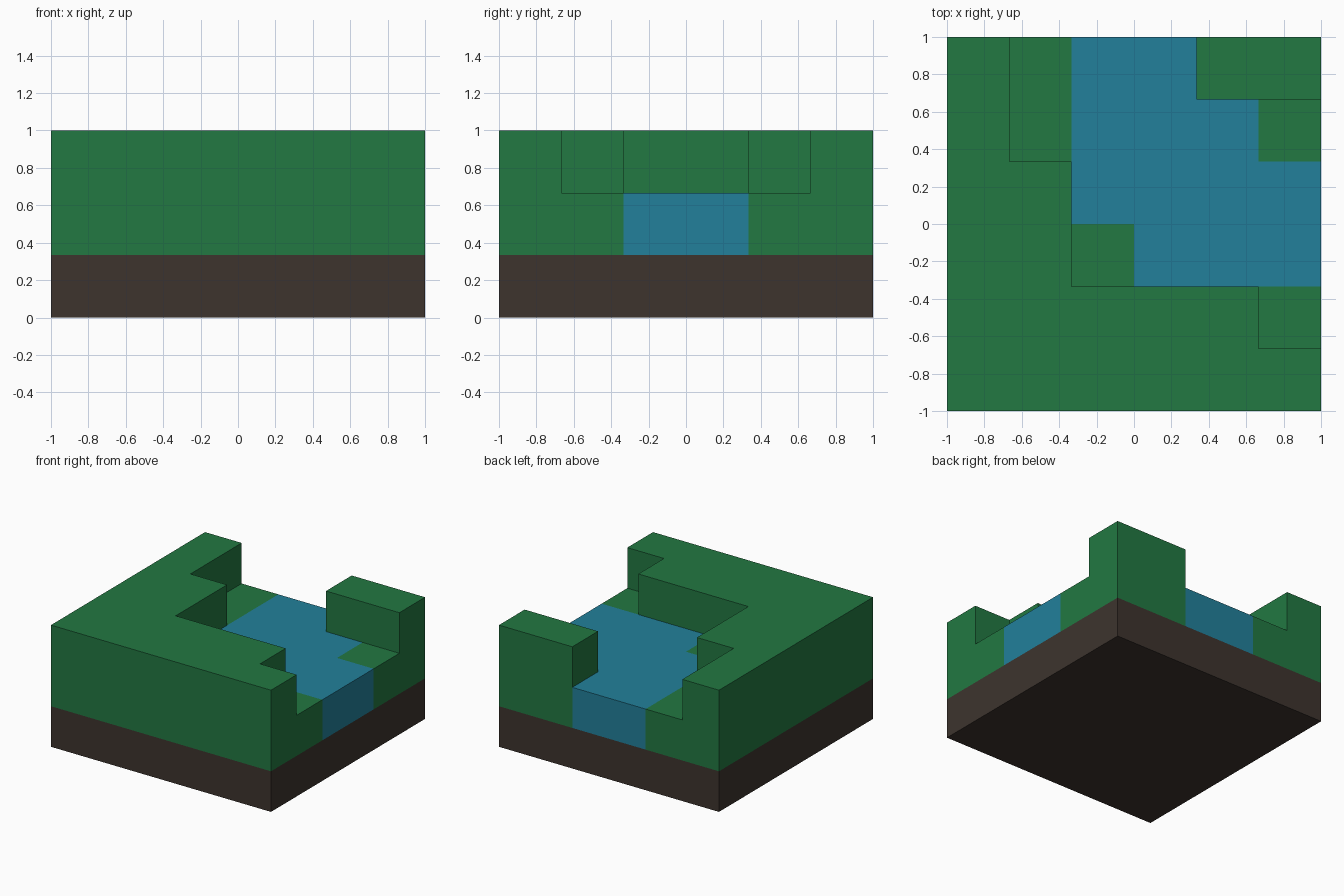
import bpy, bmesh, math
from mathutils import Vector

cube = bpy.data.objects.get("Cube")
if cube:
    bpy.data.objects.remove(cube, do_unlink=True)

CELL = 1 / 3
# Ground plan, back row first: H = high bank, g = low grass, w = water
PLAN = ["HgwwHH",
        "Hgwwwg",
        "HHwwww",
        "HHgwww",
        "HHHHHg",
        "HHHHHH"]
SIZE = len(PLAN)


def make_material(name, colour):
    mat = bpy.data.materials.new(name)
    mat.use_nodes = True
    mat.diffuse_color = (*colour, 1)
    bsdf = mat.node_tree.nodes["Principled BSDF"]
    bsdf.inputs["Base Color"].default_value = (*colour, 1)
    bsdf.inputs["Roughness"].default_value = 1
    return mat


# Fill a block grid: soil below, grass or water in the middle, banks on top
blocks = {}
for row, line in enumerate(PLAN):
    for i, kind in enumerate(line):
        j = SIZE - 1 - row
        blocks[i, j, 0] = "soil"
        blocks[i, j, 1] = "water" if kind == "w" else "grass"
        if kind == "H":
            blocks[i, j, 2] = "grass"


def build_part(name, kind, mat):
    """Skin every exposed block side of one kind, then merge flat areas."""
    bm = bmesh.new()
    origin = Vector((SIZE / 2, SIZE / 2, 0))
    for pos, block in blocks.items():
        if block != kind:
            continue
        centre = Vector(pos) + Vector((0.5, 0.5, 0.5)) - origin
        for axis in range(3):
            for sign in (-1, 1):
                normal = Vector((0, 0, 0))
                normal[axis] = sign
                if tuple(int(p + n) for p, n in zip(pos, normal)) in blocks:
                    continue
                u = Vector((0, 0, 0))
                u[(axis + 1) % 3] = 0.5
                v = normal.cross(u)
                mid = centre + normal / 2
                corners = (mid - u - v, mid + u - v, mid + u + v, mid - u + v)
                bm.faces.new([bm.verts.new(c * CELL) for c in corners])
    bmesh.ops.remove_doubles(bm, verts=bm.verts, dist=0.001)
    bmesh.ops.dissolve_limit(bm, angle_limit=math.radians(1),
                             verts=bm.verts, edges=bm.edges)
    mesh = bpy.data.meshes.new(name)
    bm.to_mesh(mesh)
    bm.free()
    mesh.materials.append(mat)
    obj = bpy.data.objects.new(name, mesh)
    bpy.context.collection.objects.link(obj)


# Soil base, grassy banks and river
build_part("soil_base", "soil", make_material("dark soil", (0.047, 0.034, 0.027)))
build_part("grass_banks", "grass", make_material("grass green", (0.016, 0.188, 0.054)))
build_part("river_water", "water", make_material("water blue", (0.016, 0.216, 0.328)))
